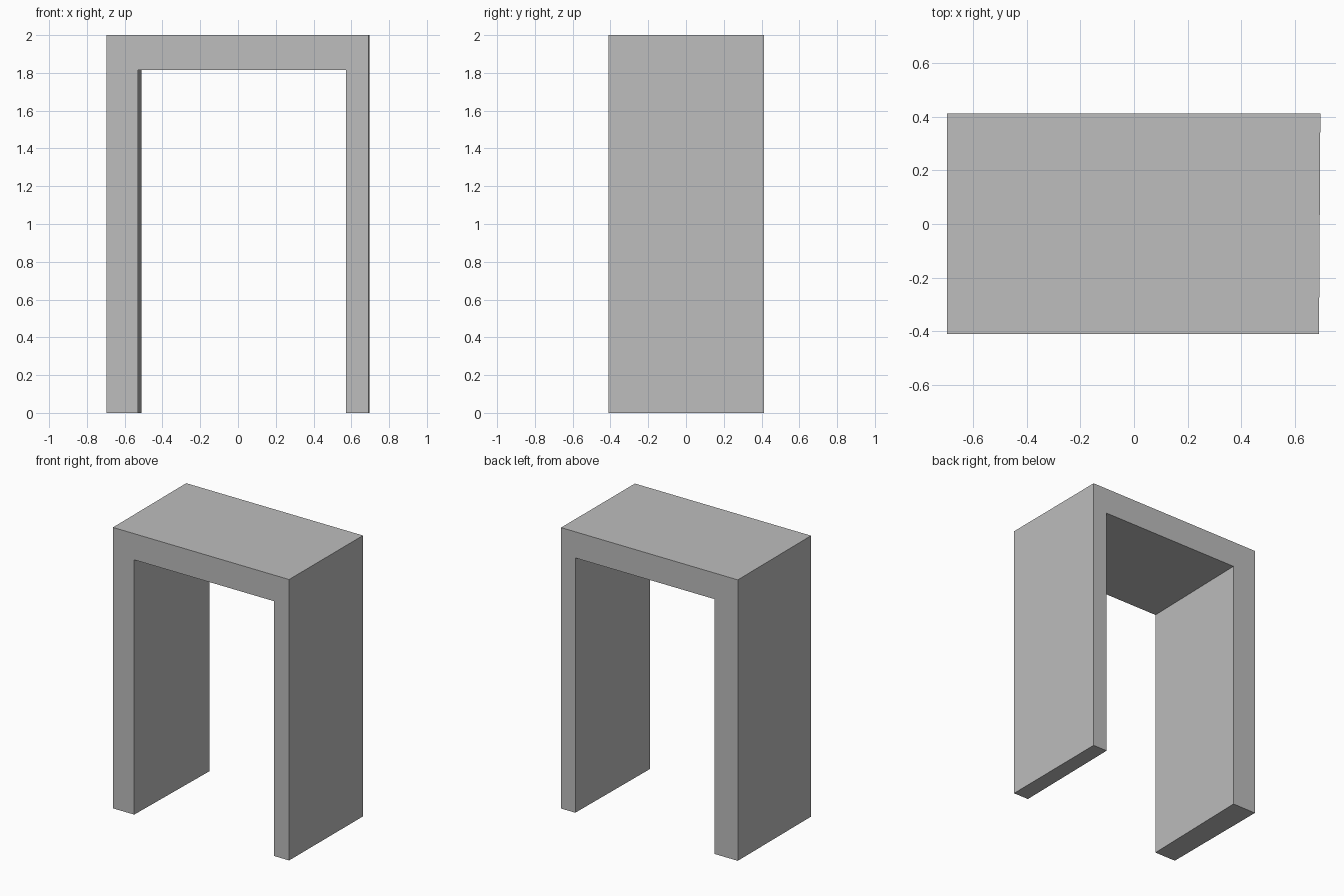
import bpy
import bmesh

cube = bpy.data.objects.get("Cube")
if cube:
    bpy.data.objects.remove(cube, do_unlink=True)

# Plain grey material
grey = bpy.data.materials.new("plain_grey")
grey.use_nodes = True
colour = (0.51, 0.51, 0.51, 1)
grey.diffuse_color = colour
grey.node_tree.nodes["Principled BSDF"].inputs["Base Color"].default_value = colour

HEIGHT, UNDERSIDE = 2.0, 1.814


def arch_outline(bm, y, outer_right, inner_right, inner_left, outer_left):
    """Upside-down U outline standing on the ground at depth y."""
    points = [(outer_right, 0), (inner_right, 0), (inner_right, UNDERSIDE),
              (inner_left, UNDERSIDE), (inner_left, 0), (outer_left, 0),
              (outer_left, HEIGHT), (outer_right, HEIGHT)]
    return [bm.verts.new((x, y, z)) for x, z in points]


# Slightly skewed doorway: the opening shifts sideways from front to back
bm = bmesh.new()
front = arch_outline(bm, -0.411, -0.697, -0.53, 0.571, 0.69)
back = arch_outline(bm, 0.413, -0.697, -0.512, 0.583, 0.695)
bm.faces.new(front)
bm.faces.new(back[::-1])
count = len(front)
for i in range(count):
    j = (i + 1) % count
    bm.faces.new((front[i], back[i], back[j], front[j]))
bmesh.ops.recalc_face_normals(bm, faces=bm.faces)

mesh = bpy.data.meshes.new("door_frame")
bm.to_mesh(mesh)
bm.free()
mesh.materials.append(grey)
door_frame = bpy.data.objects.new("door_frame", mesh)
bpy.context.collection.objects.link(door_frame)
